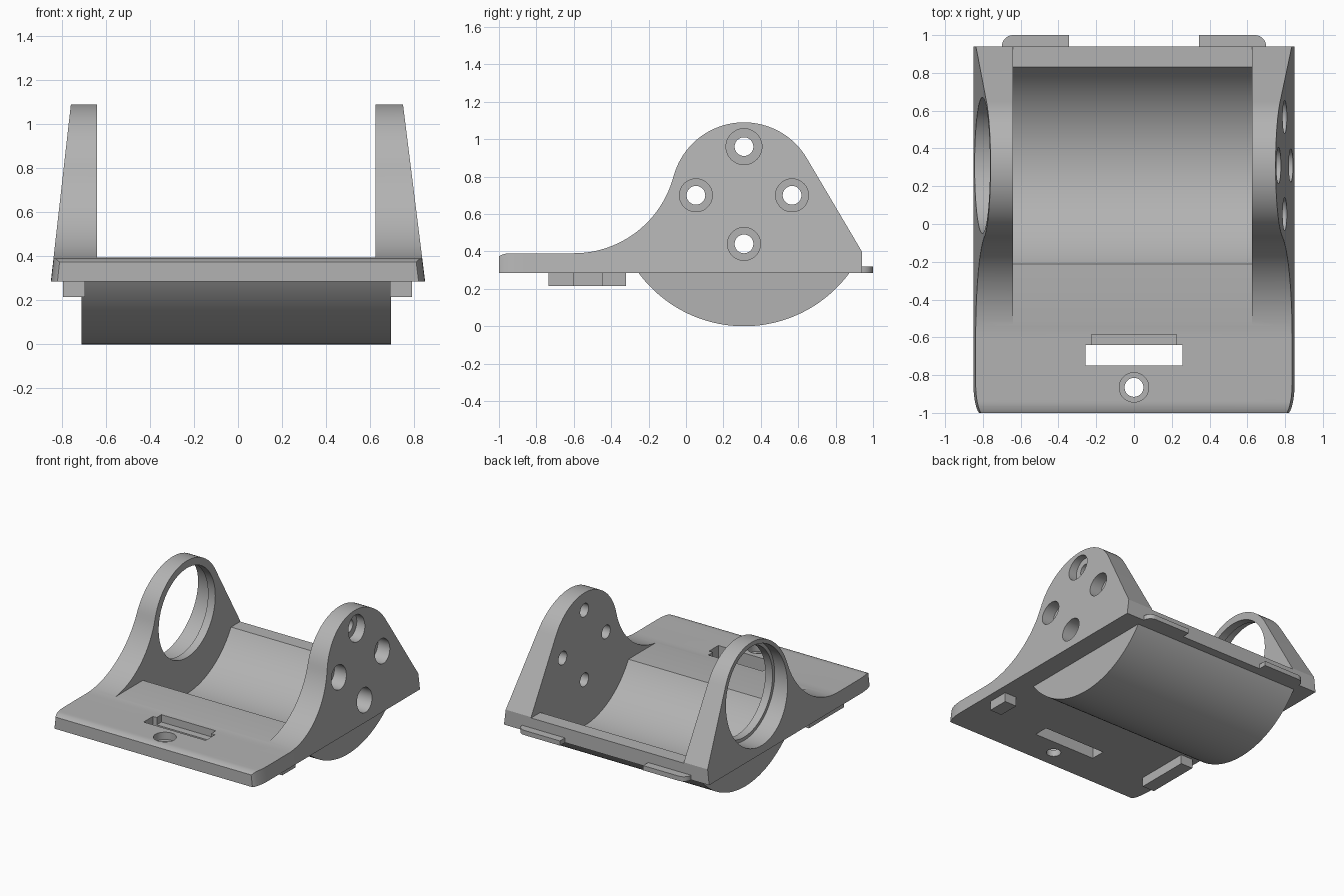
import bpy, bmesh
from math import sin, cos, pi, radians, sqrt
from mathutils import Vector

cube = bpy.data.objects.get("Cube")
if cube:
    bpy.data.objects.remove(cube)

grey = bpy.data.materials.new("satin_grey")
grey.use_nodes = True
grey.diffuse_color = (0.45, 0.45, 0.45, 1)
grey.node_tree.nodes["Principled BSDF"].inputs["Base Color"].default_value = (0.45, 0.45, 0.45, 1)

AXIS_Y, AXIS_Z = 0.31, 0.70      # centre shared by trough, ears and bores
BASE, DECK = 0.285, 0.39         # underside and top of the plate
IN_L, IN_R = 0.625, -0.64        # inner faces of the two ears


def arc(cy, cz, r, a0, a1, n=24):
    """Points on a circle, angles in degrees."""
    angles = [radians(a0 + (a1 - a0) * i / n) for i in range(n + 1)]
    return [(cy + r * cos(a), cz + r * sin(a)) for a in angles]


def loft(name, ring_a, ring_b):
    """Closed solid between two matching rings of points."""
    bm = bmesh.new()
    a = [bm.verts.new(p) for p in ring_a]
    b = [bm.verts.new(p) for p in ring_b]
    bm.faces.new(a)
    bm.faces.new(b)
    for i in range(len(a)):
        j = (i + 1) % len(a)
        bm.faces.new((a[i], a[j], b[j], b[i]))
    bmesh.ops.recalc_face_normals(bm, faces=bm.faces)
    mesh = bpy.data.meshes.new(name)
    bm.to_mesh(mesh)
    bm.free()
    mesh.materials.append(grey)
    obj = bpy.data.objects.new(name, mesh)
    bpy.context.collection.objects.link(obj)
    return obj


def extrude_x(name, pts, x0, x1):
    return loft(name, [(x0, y, z) for y, z in pts], [(x1, y, z) for y, z in pts])


def extrude_z(name, pts, z0, z1):
    return loft(name, [(x, y, z0) for x, y in pts], [(x, y, z1) for x, y in pts])


def rect(x0, x1, y0, y1):
    return [(x0, y0), (x1, y0), (x1, y1), (x0, y1)]


def combine(target, tool, operation):
    mod = target.modifiers.new(operation.lower(), "BOOLEAN")
    mod.operation, mod.solver, mod.object = operation, "EXACT", tool
    bpy.context.view_layer.objects.active = target
    bpy.ops.object.modifier_apply(modifier=mod.name)
    bpy.data.objects.remove(tool)


# Cradle side profile: plate, concave sweep, round ear, straight back slope
sweep_r = 0.551
side = [(-1, BASE)]
side += arc(-0.94, DECK - 0.12, 0.12, 120, 90, 6)
side += arc(-0.6, DECK + sweep_r, sweep_r, -90, -14.8)
side += arc(AXIS_Y, AXIS_Z, 0.39, 165.2, 30.5, 36)[1:]
side += [(0.94, 0.40), (0.94, BASE)]
cradle = extrude_x("cradle", side, -1, 1)

# Leaning outer sides and rounded front corners
def outline(z):
    half = 0.85 - 0.119 * (z - BASE)
    shift = -0.006 * (z - BASE)
    corner = [(half - 0.045 * (1 - cos(a)), -0.85 - 0.16 * sin(a))
              for a in [i * pi / 20 for i in range(11)]]
    left = [(half, 1.1)] + corner
    right = [(-x, y) for x, y in reversed(left)]
    return [(x + shift, y, z) for x, y in left + right]

combine(cradle, loft("outline_tool", outline(0.185), outline(1.285)), "INTERSECT")

# Rounded belly below the plate
belly = arc(AXIS_Y, AXIS_Z, 0.70, 212, 328, 64)
combine(cradle, extrude_x("belly_tool", belly, -0.71, 0.695), "UNION")

# Space between the ears with the trough below it
top = DECK + 0.004
a = radians(90) - 0
drop = AXIS_Z - top
half = sqrt(0.605 ** 2 - drop ** 2)
start = Vector((-half, -drop)).angle_signed(Vector((1, 0)))
deg = abs(start) * 180 / pi
space = [(-1.2, 1.4), (-1.2, top)]
space += arc(AXIS_Y, AXIS_Z, 0.605, 360 - deg, 180 + deg, 64)[::-1]
space = space[:2] + arc(AXIS_Y, AXIS_Z, 0.605, 360 - deg, deg + 180, 64)
if space[2][0] > space[-1][0]:
    space[2:] = space[2:][::-1]
space += [(1.2, top), (1.2, 1.4)]
combine(cradle, extrude_x("space_tool", space, IN_R, IN_L), "DIFFERENCE")


def bore_x(y, z, r, x0, x1):
    combine(cradle, extrude_x("bore_tool", arc(y, z, r, 0, 360, 64)[:-1], x0, x1), "DIFFERENCE")


# Large stepped opening in the right ear
bore_x(AXIS_Y, AXIS_Z, 0.335, -1, -0.5)
bore_x(AXIS_Y, AXIS_Z, 0.36, -1, -0.70)

# Four counterbored screw holes in the left ear
for dy, dz in ((0, 1), (0, -1), (1, 0), (-1, 0)):
    y, z = AXIS_Y + 0.257 * dy, AXIS_Z + 0.26 * dz
    bore_x(y, z, 0.05, 0.5, 1)
    bore_x(y, z, 0.096 if dz > 0 else 0.088, 0.70, 1)

# Front screw hole, strap slot and its shallow ledge
for r, z0 in ((0.05, 0.1), (0.078, 0.335)):
    disc = arc(0, -0.865, r, 0, 360, 48)[:-1]
    combine(cradle, extrude_z("screw_tool", disc, z0, 0.6), "DIFFERENCE")
combine(cradle, extrude_z("slot_tool", rect(-0.257, 0.257, -0.75, -0.64), 0.1, 0.6), "DIFFERENCE")
combine(cradle, extrude_z("ledge_tool", rect(-0.225, 0.225, -0.70, -0.585), 0.335, 0.6), "DIFFERENCE")

# Back tabs with one rounded outer corner
parts = [cradle]
for name, s in (("left_back_tab", 1), ("right_back_tab", -1)):
    pts = [(0.345, 0.94), (0.70, 0.94)] + arc(0.64, 0.94, 0.06, 0, 90, 10)[1:] + [(0.345, 1.0)]
    parts.append(extrude_z(name, [(s * x, y) for x, y in pts], BASE, 0.32))

# Feet under the plate
parts.append(extrude_z("left_foot", rect(0.69, 0.79, -0.605, -0.445), 0.215, 0.29))
parts.append(extrude_z("right_foot", rect(-0.795, -0.695, -0.735, -0.32), 0.215, 0.29))

bpy.ops.object.select_all(action="DESELECT")
for part in parts:
    part.select_set(True)
bpy.context.view_layer.objects.active = cradle
bpy.ops.object.shade_smooth_by_angle(angle=radians(30))
